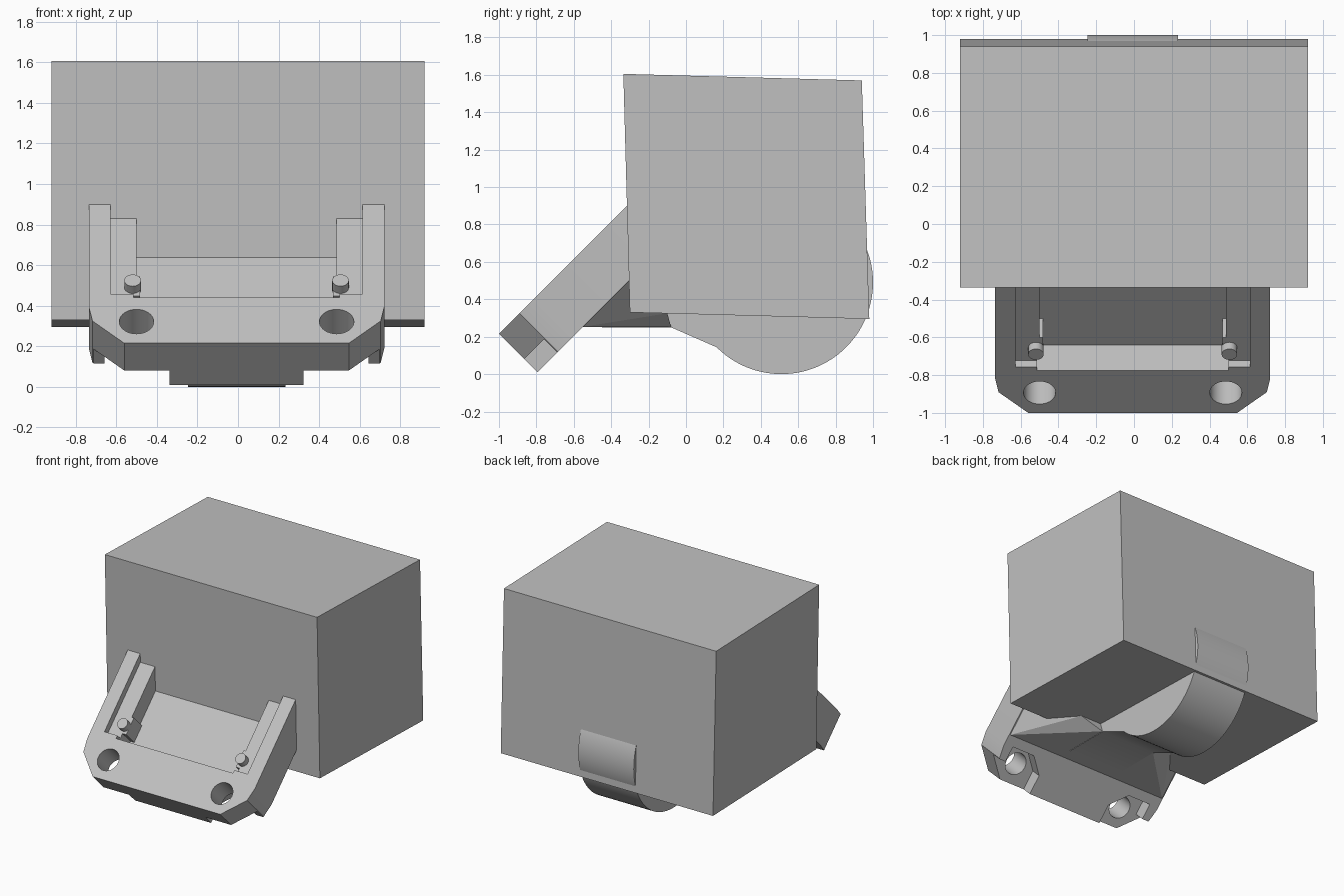
import bpy, bmesh, math
from mathutils import Matrix, Vector

if "Cube" in bpy.data.objects:
    bpy.data.objects.remove(bpy.data.objects["Cube"])

CX = -0.007            # bracket centre line
S = math.sqrt(0.5)

grey = bpy.data.materials.new("light_grey")
grey.diffuse_color = (0.53, 0.53, 0.53, 1)
grey.use_nodes = True
grey.node_tree.nodes["Principled BSDF"].inputs["Base Color"].default_value = grey.diffuse_color

# Frames: columns are profile axis 1, profile axis 2, extrusion axis
TILT = Matrix(((1, 0, 0, CX), (0, S, -S, -1.0), (0, S, S, 0.215), (0, 0, 0, 1)))
SIDE = Matrix(((0, 0, 1, CX), (1, 0, 0, 0), (0, 1, 0, 0), (0, 0, 0, 1)))


def finish(bm, name):
    bmesh.ops.recalc_face_normals(bm, faces=bm.faces)
    me = bpy.data.meshes.new(name)
    bm.to_mesh(me)
    bm.free()
    me.materials.append(grey)
    ob = bpy.data.objects.new(name, me)
    bpy.context.collection.objects.link(ob)
    return ob


def prism(name, pts, lo, hi, frame):
    """Extrude a 2D outline from lo to hi along the frame's third axis."""
    bm = bmesh.new()
    face = bm.faces.new([bm.verts.new((a, b, lo)) for a, b in pts])
    ext = bmesh.ops.extrude_face_region(bm, geom=[face])
    verts = [v for v in ext["geom"] if isinstance(v, bmesh.types.BMVert)]
    bmesh.ops.translate(bm, vec=(0, 0, hi - lo), verts=verts)
    bm.transform(frame)
    return finish(bm, name)


def rect(x0, x1, u0, u1):
    return [(x0, u0), (x1, u0), (x1, u1), (x0, u1)]


def circle(x, y, r, n=40):
    return [(x + r * math.cos(2 * math.pi * i / n), y + r * math.sin(2 * math.pi * i / n))
            for i in range(n)]


def mirror(pts):
    return [(-a, b) for a, b in pts]


def smooth(ob):
    bpy.ops.object.select_all(action='DESELECT')
    ob.select_set(True)
    bpy.context.view_layer.objects.active = ob
    bpy.ops.object.shade_smooth_by_angle(angle=math.radians(30))


def cut(ob, cutter):
    mod = ob.modifiers.new("cut", 'BOOLEAN')
    mod.object, mod.operation, mod.solver = cutter, 'DIFFERENCE', 'EXACT'
    bpy.context.view_layer.objects.active = ob
    bpy.ops.object.modifier_apply(modifier=mod.name)
    bpy.data.objects.remove(cutter)


# Large block, slightly tilted
prism("main_block", [(-0.30, 0.33), (0.98, 0.295), (0.94, 1.57), (-0.335, 1.605)],
      -0.92 - CX, 0.92 - CX, SIDE)

# Sloped bracket slab with chamfered front corners
half = [(0.553, 0), (0.71, 0.155), (0.728, 0.255), (0.728, 1.15)]
bracket = prism("sloped_bracket", half + mirror(half)[::-1], -0.29, 0, TILT)

# Central pocket, widened at both ends around the pin supports
pocket = [(0.507, 0.318), (0.507, 0.38), (0.475, 0.38), (0.475, 0.515), (0.493, 0.515), (0.493, 1.3)]
cut(bracket, prism("pocket_cutter", pocket + mirror(pocket)[::-1], -0.19, 0.1, TILT))

# Shallow ledges, screw holes and underside recesses
ledge = rect(0.40, 0.62, 0.342, 1.3)
hole = circle(0.493, 0.151, 0.085)
recess = [(0.33, -0.1), (0.33, 0.15), (0.45, 0.27), (0.65, 0.27), (0.65, 0.15), (0.8, 0.15), (0.8, -0.1)]
for side in (list, mirror):
    cut(bracket, prism("ledge_cutter", side(ledge), -0.05, 0.1, TILT))
    cut(bracket, prism("recess_cutter", side(recess), -0.4, -0.19, TILT))
    cut(bracket, prism("hole_cutter", side(hole), -0.5, 0.1, TILT))
smooth(bracket)

# Locating pins on the ledges
for label, side in (("right", list), ("left", mirror)):
    smooth(prism(label + "_pin", side(circle(0.512, 0.438, 0.041, 24)), -0.07, 0.0, TILT))

# Tapered web behind the bracket
bm = bmesh.new()
for sx in (1, -1):
    for x, y, z in ((0.72, -0.55, 0.253), (0.72, -0.29, 0.513), (0.42, -0.10, 0.325), (0.24, -0.08, 0.253)):
        bm.verts.new(Vector((CX + sx * x, y, z)))
bmesh.ops.convex_hull(bm, input=bm.verts)
bmesh.ops.dissolve_limit(bm, angle_limit=0.02, verts=bm.verts, edges=bm.edges)
finish(bm, "tapered_web")

# Central tongue running into the round drum
N = 72
start, end = math.radians(-135), math.radians(150)
arc = [(0.51 + 0.49 * math.cos(start + (end - start) * i / N),
        0.49 + 0.49 * math.sin(start + (end - start) * i / N)) for i in range(N + 1)]
smooth(prism("tongue_and_drum", [(-0.45, 0.25), (-0.08, 0.25)] + arc + [(-0.1, 0.45), (-0.28, 0.45)],
             -0.24, 0.24, SIDE))
